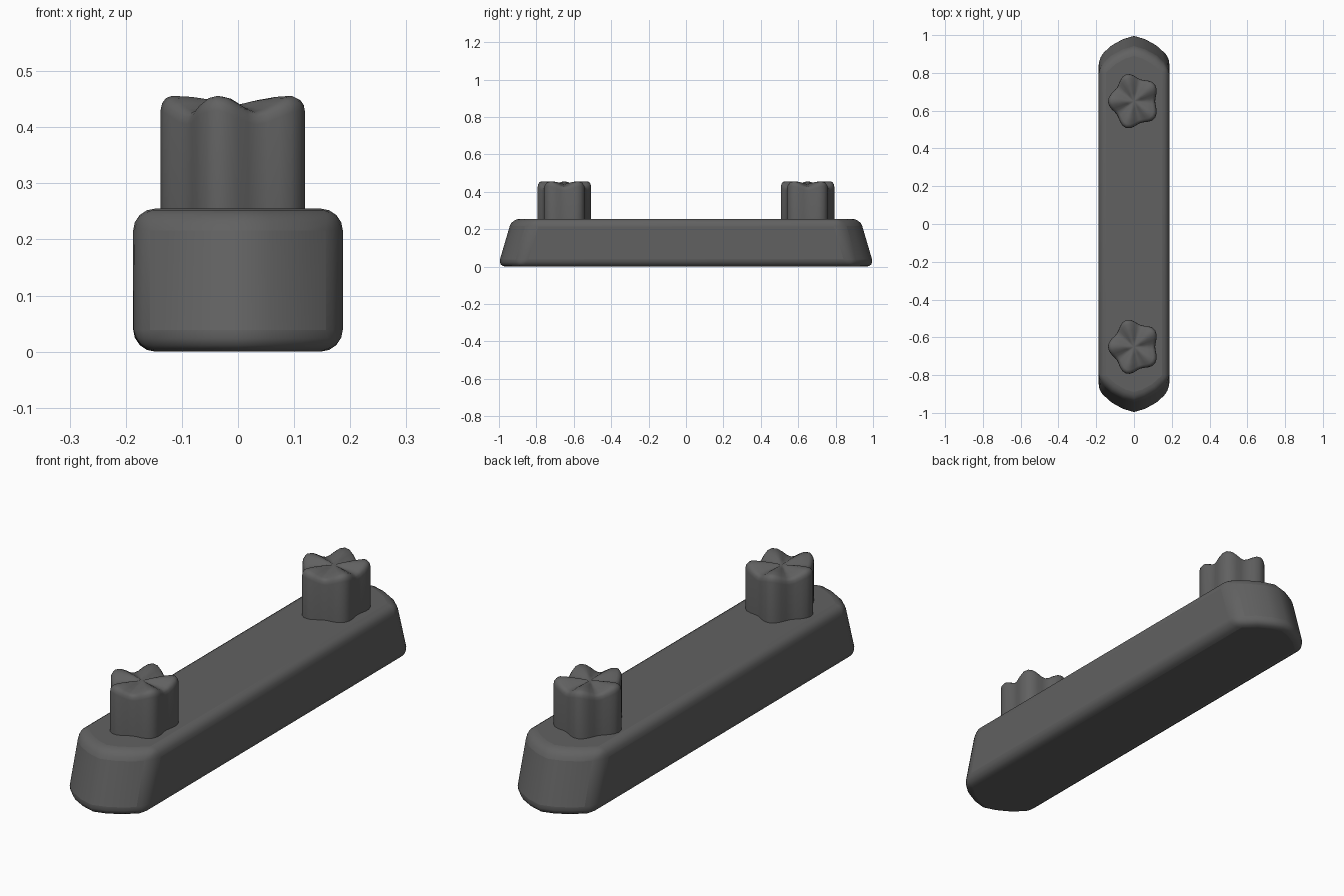
import bpy, bmesh, math

if "Cube" in bpy.data.objects:
    bpy.data.objects.remove(bpy.data.objects["Cube"], do_unlink=True)

grey = bpy.data.materials.new("dark_grey")
grey.use_nodes = True
colour = (0.12, 0.12, 0.12, 1)
grey.diffuse_color = colour
grey.node_tree.nodes["Principled BSDF"].inputs["Base Color"].default_value = colour


def loft(name, rings, centre=None):
    """Skin closed rings of points; fan the top to a centre point if given."""
    bm = bmesh.new()
    loops = [[bm.verts.new(p) for p in ring] for ring in rings]
    n = len(loops[0])
    for low, high in zip(loops, loops[1:]):
        for i in range(n):
            j = (i + 1) % n
            bm.faces.new((low[i], low[j], high[j], high[i]))
    bm.faces.new(loops[0][::-1])
    if centre:
        tip = bm.verts.new(centre)
        for i in range(n):
            bm.faces.new((loops[-1][i], loops[-1][(i + 1) % n], tip))
    else:
        bm.faces.new(loops[-1])
    bmesh.ops.recalc_face_normals(bm, faces=bm.faces)
    mesh = bpy.data.meshes.new(name)
    bm.to_mesh(mesh)
    bm.free()
    mesh.materials.append(grey)
    obj = bpy.data.objects.new(name, mesh)
    bpy.context.collection.objects.link(obj)
    return obj


def smooth(obj, degrees):
    bpy.ops.object.select_all(action="DESELECT")
    obj.select_set(True)
    bpy.context.view_layer.objects.active = obj
    bpy.ops.object.shade_smooth_by_angle(angle=math.radians(degrees))


# Long bar with bowed ends that slope inward towards the top
half_end = [(0.187, 0.895), (0.12, 0.955), (0.06, 0.988)]
end = half_end + [(0, 1.006)] + [(-x, y) for x, y in reversed(half_end)]
outline = end + [(-x, -y) for x, y in end]


def bar_ring(z, inset):
    return [(x, y - math.copysign(inset, y), z) for x, y in outline]


bar = loft("bar", [bar_ring(0, 0), bar_ring(0.255, 0.075)])
bevel = bar.modifiers.new("rounded_edges", "BEVEL")
bevel.width = 0.04
bevel.segments = 4
bevel.limit_method = "ANGLE"
bevel.angle_limit = math.radians(40)
smooth(bar, 40)


# Five-lobed knobs with grooves running to a sunken middle
def knob_ring(scale, height, dip):
    ring = []
    for i in range(40):
        a = math.tau * i / 40
        wave = -math.cos(5 * a)
        r = (0.125 + 0.013 * wave) * scale
        ring.append((r * math.cos(a), 1.08 * r * math.sin(a),
                     height - dip * (1 - wave) / 2))
    return ring


knob_levels = [(1, 0.24, 0), (1, 0.43, 0.025), (0.98, 0.443, 0.025),
               (0.93, 0.452, 0.027), (0.85, 0.456, 0.028),
               (0.6, 0.454, 0.022), (0.3, 0.448, 0.012)]
for side, name in ((-1, "front_knob"), (1, "back_knob")):
    knob = loft(name, [knob_ring(*level) for level in knob_levels], (0, 0, 0.44))
    knob.location.y = side * 0.65
    smooth(knob, 40)
